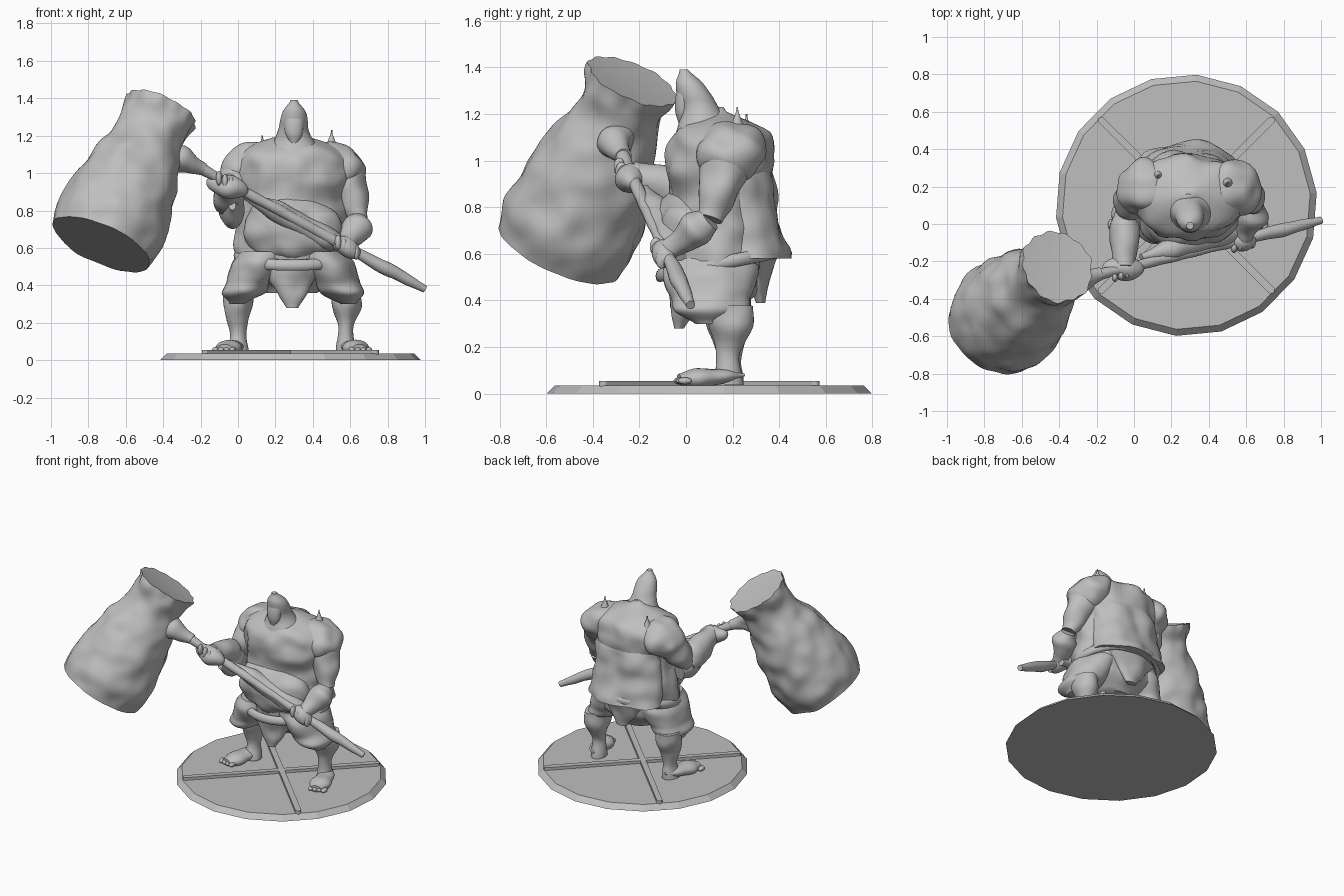
import bpy, bmesh, math
from mathutils import Matrix, Vector, noise

old = bpy.data.objects.get("Cube")
if old:
    bpy.data.objects.remove(old)

clay = bpy.data.materials.new("clay_grey")
clay.use_nodes = True
grey = (.52, .52, .52, 1)
clay.diffuse_color = grey
clay.node_tree.nodes["Principled BSDF"].inputs["Base Color"].default_value = grey

middle = .29  # mirror line of the figure
base_centre = Vector((.28, .1, 0))
handle_start = Vector((-.3, -.3, 1.08))
handle_end = Vector((1, .02, .38))


def finish(name, bm, smooth=True):
    """Turn a bmesh into a named clay object."""
    bmesh.ops.recalc_face_normals(bm, faces=bm.faces)
    mesh = bpy.data.meshes.new(name)
    bm.to_mesh(mesh)
    bm.free()
    obj = bpy.data.objects.new(name, mesh)
    bpy.context.collection.objects.link(obj)
    mesh.materials.append(clay)
    if smooth:
        bpy.ops.object.select_all(action='DESELECT')
        obj.select_set(True)
        bpy.context.view_layer.objects.active = obj
        bpy.ops.object.shade_smooth_by_angle(angle=math.radians(45))
    return obj


def smooth_radius(radii, position):
    """Radius at a fraction of the length, eased through evenly spaced values."""
    last = len(radii) - 1
    index = min(int(position * last), last - 1)
    t = position * last - index
    before, here = radii[max(index - 1, 0)], radii[index]
    there, after = radii[index + 1], radii[min(index + 2, last)]
    slope_here, slope_there = (there - before) / 2, (after - here) / 2
    bend = here - there
    value = here + t * slope_here + t * t * (-3 * bend - 2 * slope_here - slope_there)
    return max(value + t ** 3 * (2 * bend + slope_here + slope_there), .004)


def taper(name, start, end, radii, squash=1, level=False, across=(1, 0, 0),
          lump=.016, segments=32, dish=0, ragged=0):
    """Lumpy tube between two points with evenly spaced radii."""
    start, end = Vector(start), Vector(end)
    along = Vector((0, 0, 1)) if level else (end - start).normalized()
    side = Vector(across)
    side = (side - along * side.dot(along)).normalized()
    depth = along.cross(side) * squash
    bm = bmesh.new()
    rings = []
    steps = 6 * (len(radii) - 1)
    for step in range(steps + 1):
        position = step / steps
        centre = start.lerp(end, position)
        radius = smooth_radius(radii, position)
        fray = ragged * max(0, 1 - step / 4)
        ring = []
        for k in range(segments):
            angle = math.tau * k / segments
            out = (side * math.cos(angle) + depth * math.sin(angle)) * radius
            point = centre + out * (1 + fray * math.sin(13 * angle))
            point += out.normalized() * lump * noise.noise(point * 9) * min(1, radius * 20)
            ring.append(bm.verts.new(point))
        rings.append(ring)
    for lower, upper in zip(rings, rings[1:]):
        for k in range(segments):
            j = (k + 1) % segments
            bm.faces.new((lower[k], lower[j], upper[j], upper[k]))
    for ring, tip in ((rings[0], start.lerp(end, dish)), (rings[-1], end)):
        hub = bm.verts.new(tip)
        for k in range(segments):
            bm.faces.new((ring[k], ring[(k + 1) % segments], hub))
    return finish(name, bm)


def mirrored(point):
    return Vector((2 * middle - point[0], point[1], point[2]))


def pair(name, start, end, radii, **options):
    taper("right_" + name, start, end, radii, **options)
    taper("left_" + name, mirrored(start), mirrored(end), radii, **options)


def on_handle(position, offset=(0, 0, 0)):
    return handle_start.lerp(handle_end, position) + Vector(offset)


def blob(name, centre, size, tilt=0, lump=.02):
    """Lumpy ellipsoid leaning sideways by tilt."""
    bm = bmesh.new()
    bmesh.ops.create_icosphere(bm, subdivisions=4, radius=1)
    place = Matrix.Translation(centre) @ Matrix.Rotation(tilt, 4, 'Y') @ Matrix.Diagonal((*size, 1))
    for vert in bm.verts:
        outward = vert.co.copy()
        vert.co = place @ outward
        vert.co += outward * lump * noise.noise(vert.co * 9)
    return finish(name, bm)


# Round base with bevelled rim
bm = bmesh.new()
bmesh.ops.create_cone(bm, cap_ends=True, segments=18, radius1=.7, radius2=.665, depth=.035,
                      matrix=Matrix.Translation(base_centre + Vector((0, 0, .0175))) @ Matrix.Rotation(.27, 4, 'Z'))
finish("base_disc", bm, False)

# Crossed bars with rounded ends
for name, turn in (("base_bar_right", 45), ("base_bar_left", -45)):
    bm = bmesh.new()
    bmesh.ops.create_cone(bm, cap_ends=True, segments=16, radius1=.02, radius2=.02, depth=.03)
    for vert in bm.verts:
        vert.co.x += math.copysign(.64, vert.co.x + .001)
    place = Matrix.Translation(base_centre + Vector((0, 0, .04)))
    bm.transform(place @ Matrix.Rotation(math.radians(turn), 4, 'Z'))
    finish(name, bm, False)

# Legs: baggy trousers, shins, feet and toes
pair("trouser_leg", (.15, .11, .58), (-.01, .1, .3), [.14, .15, .14, .125, .115, .04], squash=1.4, level=True)
pair("shin", (0, .19, .38), (0, .18, .04), [.08, .08, .055, .045, .055], squash=1.2)
pair("foot", (0, .25, .08), (-.07, -.03, .06), [.01, .05, .06, .07, .04], squash=.6, lump=.005)
for k in range(4):
    toe = Vector((-.12 + .03 * k, -.005 - .006 * k, .055))
    for side, spot in (("right", toe), ("left", mirrored(toe))):
        blob(f"{side}_toe_{k + 1}", spot, (.018, .03, .016), lump=.002)

# Torso, belly and cloth
taper("torso", (middle, .13, .36), (middle, .15, 1.23), [.14, .27, .3, .3, .29, .29, .31, .27, .02],
      squash=.74, level=True, segments=48, lump=.03)
blob("belly", (middle, .03, .7), (.27, .17, .2), lump=.03)
taper("back_cape", (middle, .19, 1.17), (middle, .28, .58), [.12, .22, .26, .26, .28],
      squash=.58, level=True, segments=48, lump=.03)
taper("rear_cloth", (middle, .3, .62), (middle, .32, .39), [.22, .16, .1, .04], squash=.4, level=True)
taper("front_cloth", (middle, .02, .5), (middle, -.03, .28), [.16, .12, .08, .03], squash=.65, level=True)

# Belt, a ring tilted upwards at the back
bm = bmesh.new()
loops = []
for k in range(48):
    angle = math.tau * k / 48
    loop = []
    for j in range(10):
        turn = math.tau * j / 10
        reach = 1 + .08 * math.cos(turn)
        y = .15 - .26 * reach * math.cos(angle)
        height = .53 + .2 * y + .03 * math.sin(turn)
        loop.append(bm.verts.new((middle + .29 * reach * math.sin(angle), y, height)))
    loops.append(loop)
for k, loop in enumerate(loops):
    after = loops[(k + 1) % len(loops)]
    for j in range(10):
        i = (j + 1) % 10
        bm.faces.new((loop[j], loop[i], after[i], after[j]))
finish("belt", bm)

# Hooded head with a snout
taper("head", (.3, .12, 1.08), (.3, -.01, 1.39), [.18, .14, .1, .08, .07, .055, .02],
      level=True, lump=.01)
taper("snout", (.3, 0, 1.35), (.3, -.02, 1.14), [.03, .05, .045, .01], squash=.7, level=True, lump=.005)

# Shoulder pads with spikes
for side, x, spike, tilt in (("right", .05, (.13, .26, 1.2), -.6), ("left", .54, (.5, .22, 1.23), .6)):
    blob(side + "_shoulder_pad", (x, .19, 1.04), (.15, .15, .12), tilt, lump=.03)
    taper(side + "_spike", Vector(spike) - Vector((0, 0, .14)), spike, [.06, .025, .001], lump=0, segments=10)

# Arms reaching for the handle
right_grip, left_grip = on_handle(.19), on_handle(.68)
right_elbow, left_elbow = Vector((-.05, .06, .82)), Vector((.65, .1, .75))
taper("right_upper_arm", (.03, .19, 1.04), right_elbow, [.1, .1, .09, .05])
taper("right_forearm", right_elbow, right_grip, [.05, .085, .08, .065, .05], squash=1.1)
taper("right_sleeve", (-.03, .12, .78), (-.03, -.16, .83), [.04, .07, .06, .02], squash=1.4)
taper("left_upper_arm", (.56, .19, 1.04), left_elbow, [.1, .1, .08, .05])
taper("left_forearm", left_elbow, left_grip, [.05, .08, .07, .06, .05])
taper("handle_drape", on_handle(.26, (0, .04, -.02)), on_handle(.7, (0, .05, 0)), [.02, .05, .06, .06, .03],
      across=(0, 1, 0))
blob("right_hand", right_grip + Vector((0, 0, -.02)), (.11, .06, .06), .25)
blob("left_hand", left_grip, (.08, .06, .055), .5)
for side, grip in (("right", .19), ("left", .68)):
    for k in range(4):
        spot = on_handle(grip + .025 * (k - 1.5), (0, -.035, 0))
        blob(f"{side}_finger_{k + 1}", spot, (.017, .025, .04), lump=.003)

# War hammer: handle, socket and stump-like head
taper("hammer_handle", handle_start, handle_end, [.035, .026, .027, .028, .028, .028, .036, .02],
      across=(0, 1, 0), lump=.012, segments=16)
taper("handle_socket", (-.43, -.31, 1.12), (-.18, -.27, 1.02), [.09, .08, .06, .03], across=(0, 1, 0), lump=.03)
taper("hammer_head", (-.41, -.23, 1.34), (-.73, -.54, .62), [.2, .18, .2, .24, .27, .29, .305, .28],
      lump=.02, segments=64, dish=.02, ragged=.03)
